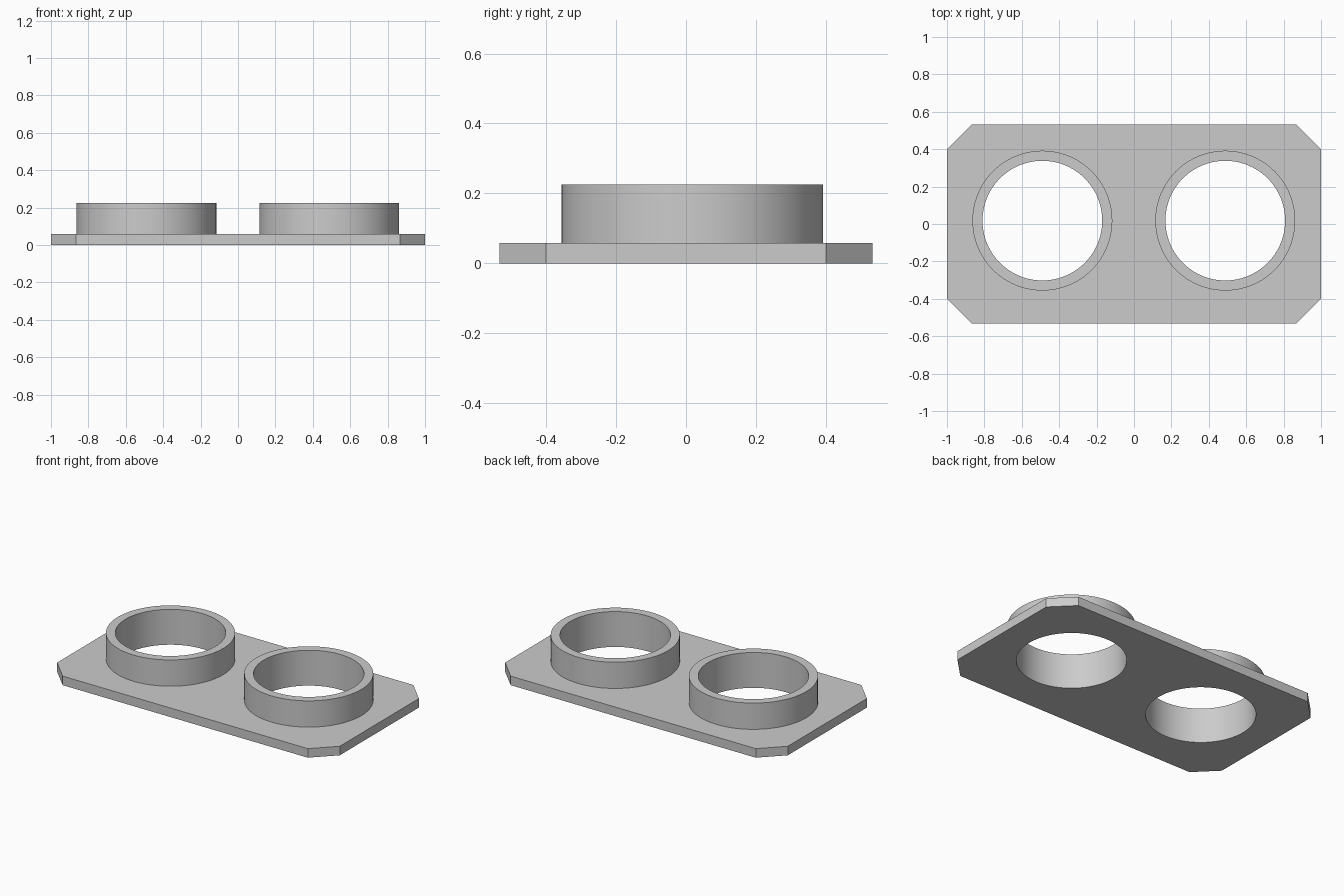
import bpy
import bmesh
import math

cube = bpy.data.objects.get("Cube")
if cube:
    bpy.data.objects.remove(cube, do_unlink=True)

PLATE_TOP, RING_TOP = 0.058, 0.226
OUTER, INNER = 0.374, 0.32
CENTRES = {"left_ring": (0.488, 0.018), "right_ring": (-0.49, 0.018)}
SEGMENTS = 96

grey = bpy.data.materials.new("plain_grey")
grey.use_nodes = True
colour = (0.6, 0.6, 0.6, 1)
grey.diffuse_color = colour
grey.node_tree.nodes["Principled BSDF"].inputs["Base Color"].default_value = colour


def circle(centre, radius):
    angles = [math.tau * i / SEGMENTS for i in range(SEGMENTS)]
    return [(centre[0] + radius * math.cos(a), centre[1] + radius * math.sin(a))
            for a in angles]


def solid(name, loops, bottom, top):
    """Fill an outline with holes and extrude it upwards."""
    bm = bmesh.new()
    edges = []
    for loop in loops:
        verts = [bm.verts.new((x, y, bottom)) for x, y in loop]
        edges += [bm.edges.new((v, verts[i - 1])) for i, v in enumerate(verts)]
    bmesh.ops.triangle_fill(bm, use_beauty=True, edges=edges, normal=(0, 0, 1))
    raised = bmesh.ops.extrude_face_region(bm, geom=bm.faces[:])["geom"]
    for v in raised:
        if isinstance(v, bmesh.types.BMVert):
            v.co.z = top
    bmesh.ops.recalc_face_normals(bm, faces=bm.faces[:])
    mesh = bpy.data.meshes.new(name)
    bm.to_mesh(mesh)
    bm.free()
    mesh.materials.append(grey)
    obj = bpy.data.objects.new(name, mesh)
    bpy.context.collection.objects.link(obj)
    bpy.ops.object.select_all(action="DESELECT")
    obj.select_set(True)
    bpy.context.view_layer.objects.active = obj
    bpy.ops.object.shade_smooth_by_angle(angle=math.radians(30))
    return obj


# Base plate with clipped corners and two round openings
hx, hy, clip = 1.0, 0.533, 0.133
outline = [(hx, hy - clip), (hx - clip, hy), (clip - hx, hy), (-hx, hy - clip),
           (-hx, clip - hy), (clip - hx, -hy), (hx - clip, -hy), (hx, clip - hy)]
openings = [circle(c, INNER) for c in CENTRES.values()]
solid("base_plate", [outline] + openings, 0, PLATE_TOP)

# Raised collars around the openings
for name, centre in CENTRES.items():
    solid(name, [circle(centre, OUTER), circle(centre, INNER)], PLATE_TOP, RING_TOP)
